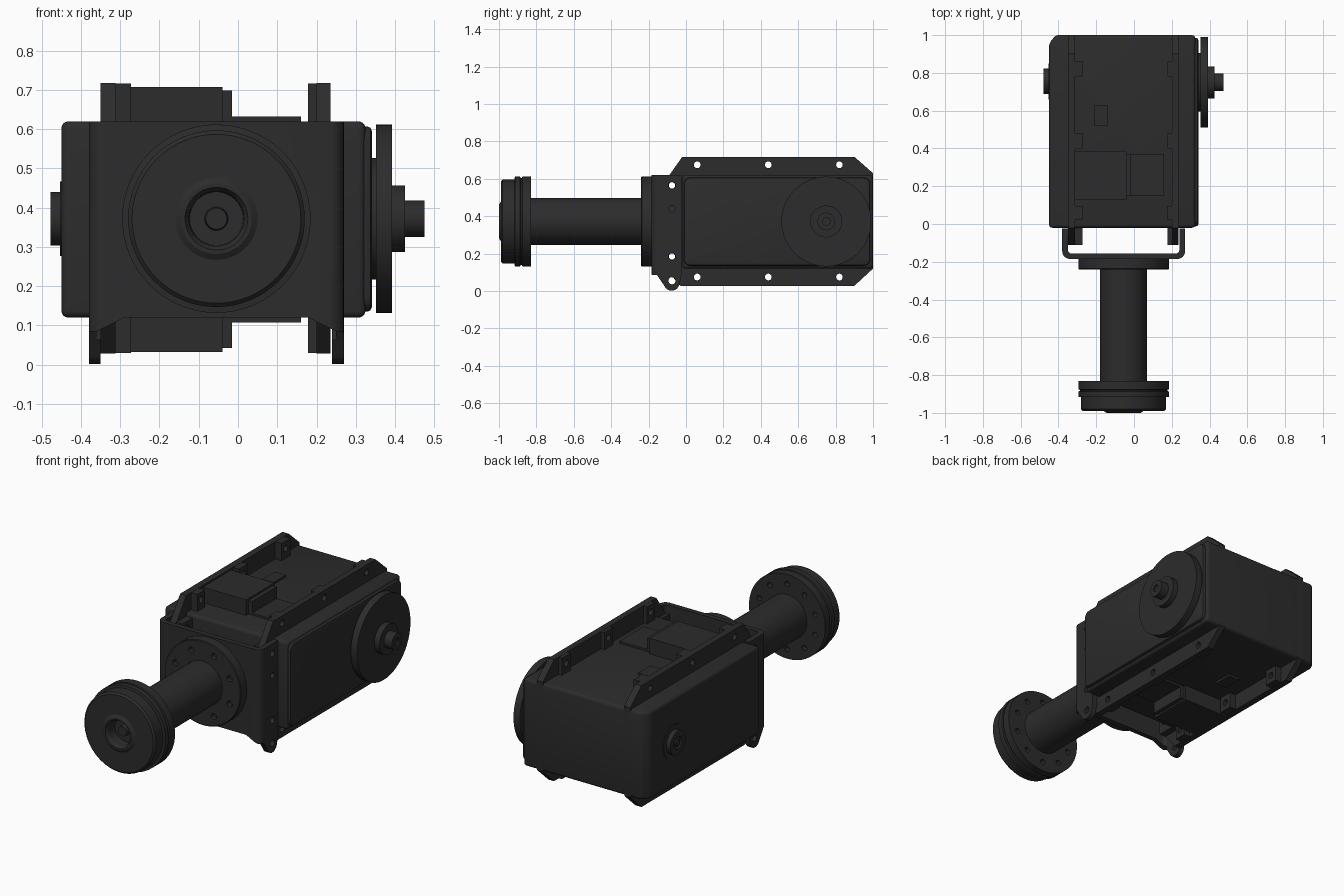
import bpy, bmesh, math
from mathutils import Vector

if "Cube" in bpy.data.objects:
    bpy.data.objects.remove(bpy.data.objects["Cube"])

CX, CZ = -0.055, 0.372      # shaft axis
Z0, Z1 = 0.12, 0.62         # housing bottom and top

dark = bpy.data.materials.new("dark_metal")
dark.diffuse_color = (0.025, 0.025, 0.025, 1)
dark.use_nodes = True
dark.node_tree.nodes["Principled BSDF"].inputs["Base Color"].default_value = dark.diffuse_color


def finish(bm, name):
    bmesh.ops.remove_doubles(bm, verts=bm.verts, dist=1e-5)
    bmesh.ops.recalc_face_normals(bm, faces=bm.faces)
    me = bpy.data.meshes.new(name)
    bm.to_mesh(me)
    bm.free()
    me.materials.append(dark)
    ob = bpy.data.objects.new(name, me)
    bpy.context.collection.objects.link(ob)
    return ob


def place(axis, a, b, t):
    return Vector({'X': (t, a, b), 'Y': (a, t, b), 'Z': (a, b, t)}[axis])


def prism(name, axis, pts, lo, hi):
    bm = bmesh.new()
    ends = [[bm.verts.new(place(axis, a, b, t)) for a, b in pts] for t in (lo, hi)]
    for e in ends:
        bm.faces.new(e)
    n = len(pts)
    for i in range(n):
        j = (i + 1) % n
        bm.faces.new((ends[0][i], ends[0][j], ends[1][j], ends[1][i]))
    return finish(bm, name)


def box(name, x, y, z):
    return prism(name, 'Z', [(x[0], y[0]), (x[1], y[0]), (x[1], y[1]), (x[0], y[1])], *z)


def lathe(name, axis, ca, cb, profile, seg=64):
    # profile is (radius, position along axis), starting and ending on the axis
    bm = bmesh.new()
    rings = []
    for r, t in profile:
        rings.append([bm.verts.new(place(axis, ca + r * math.cos(k * math.tau / seg),
                                         cb + r * math.sin(k * math.tau / seg), t))
                      for k in range(seg)])
    for p, q in zip(rings, rings[1:]):
        for k in range(seg):
            m = (k + 1) % seg
            bm.faces.new((p[k], p[m], q[m], q[k]))
    bmesh.ops.dissolve_degenerate(bm, dist=1e-6, edges=bm.edges)
    return finish(bm, name)


def rod(axis, a, b, r, lo, hi, name="cutter", seg=20):
    return lathe(name, axis, a, b, [(0, lo), (r, lo), (r, hi), (0, hi)], seg)


def apply_mods(ob):
    dg = bpy.context.evaluated_depsgraph_get()
    me = bpy.data.meshes.new_from_object(ob.evaluated_get(dg))
    ob.modifiers.clear()
    ob.data = me


def cut(ob, cutters, op='DIFFERENCE'):
    for c in cutters:
        m = ob.modifiers.new("cut", 'BOOLEAN')
        m.operation, m.object, m.solver = op, c, 'EXACT'
    apply_mods(ob)
    for c in cutters:
        bpy.data.objects.remove(c)


def bevel(ob, width, seg=4):
    m = ob.modifiers.new("bevel", 'BEVEL')
    m.width, m.segments, m.limit_method = width, seg, 'ANGLE'
    apply_mods(ob)


def rounded(u0, v0, u1, v1, r, n=6):
    pts = []
    for cx, cy, a in ((u1 - r, v1 - r, 0), (u0 + r, v1 - r, 90), (u0 + r, v0 + r, 180), (u1 - r, v0 + r, 270)):
        for k in range(n + 1):
            t = math.radians(a + 90 * k / n)
            pts.append((cx + r * math.cos(t), cy + r * math.sin(t)))
    return pts


# Main gear housing, back left corner chamfered
housing = prism("gear_housing", 'Z', [(-0.45, -0.02), (0.325, -0.02), (0.325, 1.0), (-0.415, 1.0), (-0.45, 0.955)], Z0, Z1)
bevel(housing, 0.018)
# Side cover panel
panel = prism("side_cover", 'X', rounded(-0.012, 0.135, 0.985, 0.607, 0.035), 0.3, 0.341)
bevel(panel, 0.012, 2)

# Mounting flanges with bolt bosses
flange_outline = [(-0.11, 0.59), (-0.02, 0.718), (0.9, 0.718), (1.0, 0.63), (1.0, 0.12),
                  (0.9, 0.028), (-0.03, 0.028), (-0.11, 0.12)]
for side, x, boss in (("left", (-0.35, -0.312), (-0.313, -0.273)), ("right", (0.2, 0.236), (0.178, 0.201))):
    lo, hi = min(x[0], boss[0]) - 0.01, max(x[1], boss[1]) + 0.01
    fl = prism(side + "_flange", 'X', flange_outline, *x)
    cut(fl, [rod('X', y, z, 0.018, lo, hi) for y in (0.06, 0.44, 0.82) for z in (0.675, 0.075)]
        + [rod('X', -0.075, z, 0.017, lo, hi) for z in (0.565, 0.185)])
    for z in ((0.61, 0.717), (0.03, 0.13)):
        for y in ((0.025, 0.095), (0.40, 0.48), (0.78, 0.86)):
            b = box(side + "_bolt_boss", boss, y, z)
            cut(b, [rod('X', (y[0] + y[1]) / 2, 0.675 if z[0] > 0.5 else 0.075, 0.018, lo, hi)])
    fr = box(side + "_front_rib", boss, (-0.11, -0.01), (0.12, 0.6))
    cut(fr, [rod('X', -0.075, z, 0.017, lo, hi) for z in (0.565, 0.185)])

# Raised pads, the same on top and underside
for name, x, y, h in (("main_pad", (-0.312, -0.04), (0.13, 0.385), 0.088),
                      ("pad_step", (-0.04, -0.015), (0.15, 0.37), 0.078),
                      ("low_pad", (-0.015, 0.16), (0.15, 0.37), 0.012),
                      ("small_pad", (-0.21, -0.14), (0.52, 0.63), 0.012)):
    box("top_" + name, x, y, (Z1 - 0.02, Z1 + h))
    box("bottom_" + name, x, y, (Z0 - h, Z0 + 0.02))

# U shaped front bracket with lower lugs
outer = [p for p in rounded(-0.38, -0.185, 0.27, 0.2, 0.04) if p[1] < 0]
inner = [p for p in rounded(-0.35, -0.157, 0.24, 0.2, 0.02) if p[1] < 0]
bracket = prism("front_bracket", 'Z', [(-0.38, -0.025)] + outer + [(0.27, -0.025), (0.24, -0.025)]
                + inner[::-1] + [(-0.35, -0.025)], 0.0, Z1)
lug = [(-0.077 + 0.043 * math.cos(a), 0.045 + 0.043 * math.sin(a))
       for a in (math.radians(-160 + 16 * k) for k in range(11))]
side_outline = [(-0.3, 0.7), (-0.3, 0.085), (-0.155, 0.085)] + lug + [(-0.025, 0.08), (-0.025, 0.7)]
cut(bracket, [prism("cutter", 'X', side_outline, -0.5, 0.5)], 'INTERSECT')
cut(bracket, [prism("cutter", 'Y', [(-0.36, -0.1), (-0.36, 0.085), (-0.29, Z0), (0.18, Z0), (0.25, 0.085), (0.25, -0.1)], -0.3, -0.142)]
    + [rod('X', -0.075, z, r, -0.5, 0.5) for z, r in ((0.565, 0.019), (0.44, 0.017), (0.185, 0.019), (0.055, 0.019))])


def bolt_circle(count, radius, r, lo, hi):
    return [rod('Y', CX + radius * math.cos((k + 0.5) * math.tau / count),
                CZ + radius * math.sin((k + 0.5) * math.tau / count), r, lo, hi, seg=14) for k in range(count)]


# Shaft tube with its root flange
lathe("shaft_tube", 'Y', CX, CZ, [(0, -0.2), (0.125, -0.2), (0.125, -0.87), (0, -0.87)])
root = lathe("root_flange", 'Y', CX, CZ, [(0, -0.18), (0.24, -0.18), (0.24, -0.236), (0.236, -0.24), (0, -0.24)])
cut(root, bolt_circle(8, 0.185, 0.017, -0.26, -0.215))

# End coupling with recessed hub
coupling = lathe("end_coupling", 'Y', CX, CZ, [
    (0, -0.83), (0.24, -0.83), (0.24, -0.875), (0.232, -0.878), (0.232, -0.884), (0.24, -0.887),
    (0.24, -0.915), (0.225, -0.917), (0.225, -0.98), (0.215, -0.99), (0.105, -0.99), (0.09, -1.0),
    (0.08, -1.0), (0.07, -0.985), (0.068, -0.93), (0.03, -0.93), (0.027, -0.96), (0, -0.96)])
cut(coupling, bolt_circle(10, 0.185, 0.015, -0.86, -0.81))

# Stepped output disc on the right and bearing cap on the left
lathe("output_disc", 'X', 0.75, CZ, [
    (0, 0.33), (0.155, 0.33), (0.155, 0.352), (0.24, 0.352), (0.24, 0.392), (0.085, 0.392),
    (0.085, 0.425), (0.047, 0.425), (0.047, 0.475), (0.02, 0.475), (0.02, 0.465), (0, 0.465)])
lathe("bearing_cap", 'X', 0.755, CZ, [
    (0, -0.44), (0.095, -0.44), (0.095, -0.453), (0.068, -0.453), (0.068, -0.478), (0.035, -0.478),
    (0.035, -0.468), (0.018, -0.468), (0.018, -0.478), (0, -0.478)])

# Smooth curved surfaces, keep edges crisp
for ob in bpy.data.objects:
    ob.select_set(True)
    bpy.context.view_layer.objects.active = ob
bpy.ops.object.shade_smooth_by_angle(angle=math.radians(30))
